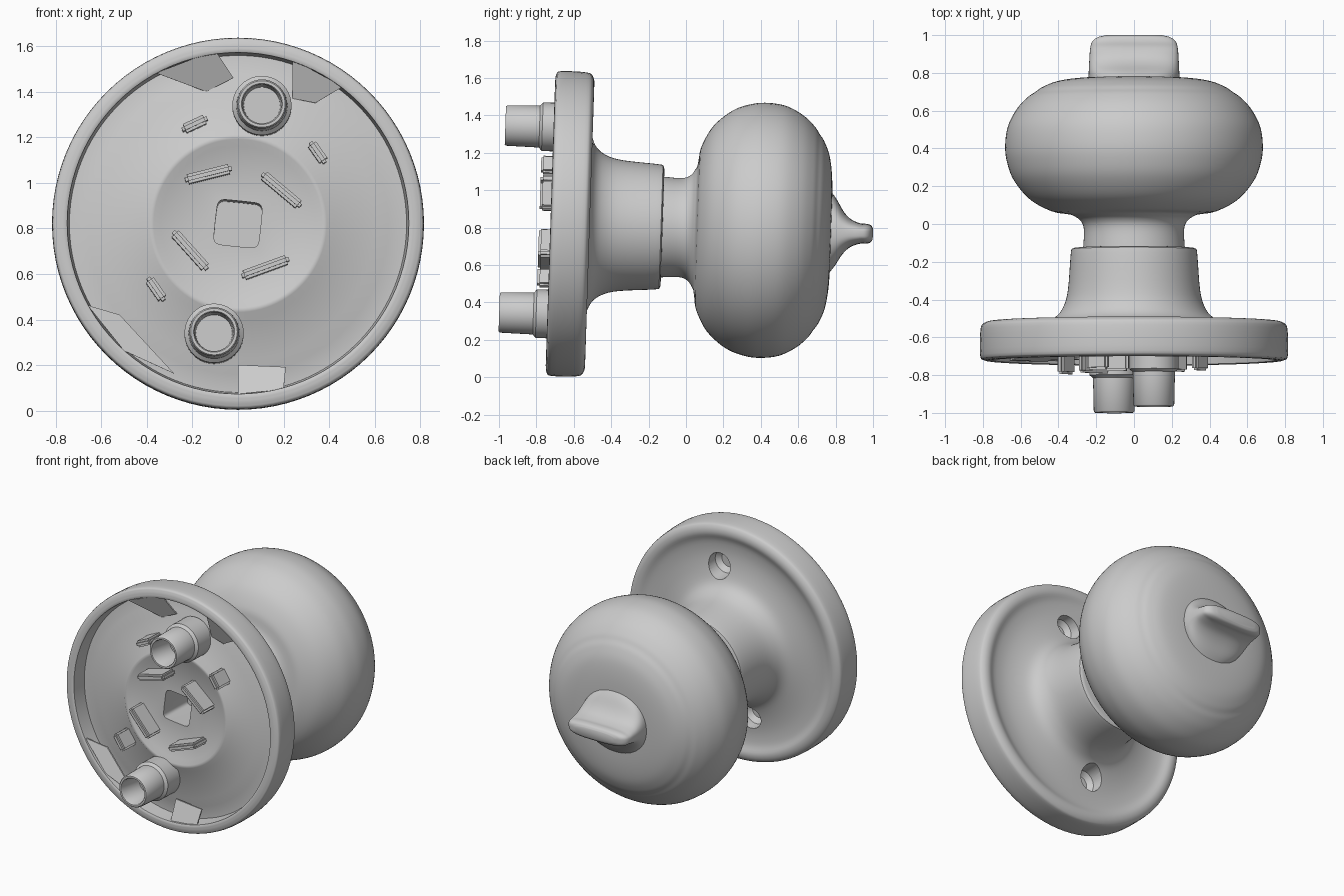
import bpy, bmesh, math
from mathutils import Matrix, Vector

if "Cube" in bpy.data.objects:
    bpy.data.objects.remove(bpy.data.objects["Cube"])

metal = bpy.data.materials.new("grey_metal")
metal.use_nodes = True
GREY = (0.6, 0.6, 0.6, 1)
metal.diffuse_color = GREY
metal.node_tree.nodes["Principled BSDF"].inputs["Base Color"].default_value = GREY

# Parts are built around the y axis, then set in place with a slight droop
PLACE = Matrix.Translation((0, -0.63, 0.82)) @ Matrix.Rotation(-0.033, 4, 'X') @ Matrix.Translation((0, 0.63, 0))


def finish(name, bm, angle=40):
    bmesh.ops.recalc_face_normals(bm, faces=bm.faces)
    me = bpy.data.meshes.new(name)
    bm.to_mesh(me)
    bm.free()
    me.materials.append(metal)
    ob = bpy.data.objects.new(name, me)
    bpy.context.collection.objects.link(ob)
    ob.matrix_world = PLACE
    smooth(ob, angle)
    return ob


def activate(ob):
    bpy.ops.object.select_all(action='DESELECT')
    ob.select_set(True)
    bpy.context.view_layer.objects.active = ob


def smooth(ob, angle=40):
    activate(ob)
    bpy.ops.object.shade_smooth_by_angle(angle=math.radians(angle))


def loft(rings):
    """Skin a list of closed rings, capping both ends."""
    bm = bmesh.new()
    loops = [[bm.verts.new(p) for p in ring] for ring in rings]
    n = len(loops[0])
    for a, b in zip(loops, loops[1:]):
        for i in range(n):
            j = (i + 1) % n
            bm.faces.new((a[i], a[j], b[j], b[i]))
    bm.faces.new(loops[0])
    bm.faces.new(loops[-1])
    return bm


def oval(y, hx, hz, power=2.0, n=96, cx=0, cz=0):
    pts = []
    for i in range(n):
        c, s = math.cos(math.tau * i / n), math.sin(math.tau * i / n)
        pts.append((cx + hx * math.copysign(abs(c) ** (2 / power), c), y,
                    cz + hz * math.copysign(abs(s) ** (2 / power), s)))
    return pts


def lathe(profile, n=96, cx=0, cz=0):
    return loft([oval(y, r, r, 2, n, cx, cz) for y, r in profile])


def curve(points, steps=5):
    """Smooth curve through the given points."""
    p = [Vector(q) for q in points]
    p = [2 * p[0] - p[1]] + p + [2 * p[-1] - p[-2]]
    out = []
    for a, b, c, d in zip(p, p[1:], p[2:], p[3:]):
        for k in range(steps):
            t = k / steps
            out.append(0.5 * (2 * b + (c - a) * t + (2 * a - 5 * b + 4 * c - d) * t * t
                              + (3 * b - a - 3 * c + d) * t ** 3))
    return out + [p[-2]]


def cut(target, cutter):
    mod = target.modifiers.new("cut", 'BOOLEAN')
    mod.operation, mod.solver, mod.object = 'DIFFERENCE', 'EXACT', cutter
    activate(target)
    bpy.ops.object.modifier_apply(modifier=mod.name)
    bpy.data.objects.remove(cutter)
    smooth(target)


# Rose plate: hollow back, rounded rim, dished face and collar
back = [(-0.66, 0.02), (-0.66, 0.34), (-0.68, 0.37), (-0.68, 0.39), (-0.655, 0.42),
        (-0.65, 0.6), (-0.625, 0.66), (-0.62, 0.74), (-0.72, 0.75)]
rim = curve([(-0.725, 0.76), (-0.72, 0.795), (-0.695, 0.815), (-0.56, 0.813),
             (-0.525, 0.795), (-0.515, 0.75), (-0.535, 0.69), (-0.54, 0.6),
             (-0.525, 0.5), (-0.495, 0.42), (-0.44, 0.375), (-0.35, 0.35),
             (-0.16, 0.335), (-0.13, 0.325), (-0.125, 0.29)], 4)
rose = finish("rose_plate", lathe(back + rim + [(-0.125, 0.02)]))

# Spindle socket
socket = finish("socket_cutter", loft([oval(y, 0.1, 0.1, 7, 32) for y in (-0.8, -0.4)]))
socket.matrix_world = PLACE @ Matrix.Rotation(math.radians(6), 4, 'Y')
cut(rose, socket)

# Screw holes, each backed by a hollow post
for side, cx, cz in (("upper", 0.105, 0.515), ("lower", -0.105, -0.485)):
    cutter = finish("hole_cutter", lathe([(-0.63, 0.05), (-0.6, 0.08), (-0.45, 0.09)], 32, cx, cz))
    cut(rose, cutter)
    finish(side + "_post", lathe([(-0.64, 0.13), (-0.785, 0.13), (-0.8, 0.112), (-0.975, 0.108),
                                  (-0.983, 0.102), (-0.983, 0.09), (-0.975, 0.085),
                                  (-0.8, 0.08), (-0.8, 0.01)], 40, cx, cz))

# Neck and knob
neck = curve([(-0.14, 0.27), (-0.03, 0.265), (0.02, 0.285), (0.05, 0.33)])
ball = curve([(0.055, 0.36), (0.07, 0.44), (0.13, 0.55), (0.23, 0.635), (0.33, 0.673),
              (0.42, 0.682), (0.52, 0.667), (0.61, 0.62), (0.67, 0.565), (0.698, 0.525),
              (0.725, 0.485), (0.755, 0.41), (0.772, 0.3), (0.778, 0.15), (0.778, 0.02)])
finish("knob", lathe(neck + ball))

# Thumb turn: round foot pinched into a flat blade
shape = curve([(0.765, 0.24, 0.225), (0.8, 0.24, 0.18), (0.84, 0.238, 0.115),
               (0.88, 0.236, 0.075), (0.93, 0.232, 0.055), (0.965, 0.222, 0.053),
               (0.988, 0.195, 0.046), (1.0, 0.15, 0.03)], 4)
finish("thumb_turn", loft([oval(y, hx, hz, 2 + 1.2 * min(1, (y - 0.765) / 0.15), 64)
                           for y, hx, hz in shape]))

# Bent tabs on the back: x, z, length, tilt in degrees
TABS = [(-0.19, 0.435, 0.12, 25), (0.35, 0.31, 0.11, -55), (-0.36, -0.29, 0.12, -55),
        (-0.13, 0.215, 0.21, 14), (0.19, 0.145, 0.22, -40),
        (-0.21, -0.12, 0.22, -48), (0.12, -0.195, 0.22, 20)]
for i, (x, z, length, tilt) in enumerate(TABS):
    bm = bmesh.new()
    bmesh.ops.create_cube(bm, size=1, matrix=Matrix.Diagonal((length, 0.15, 0.042, 1)))
    bmesh.ops.bevel(bm, geom=bm.edges[:], offset=0.012, segments=2, affect='EDGES')
    bm.transform(Matrix.Translation((x, -0.71, z)) @ Matrix.Rotation(math.radians(-tilt), 4, 'Y'))
    finish("tab_%d" % (i + 1), bm)

# Flat webs bridging the rim to the dished back
WEBS = [((-0.66, -0.36), (-0.52, -0.4), (-0.28, -0.66), (-0.5, -0.56)),
        ((0.0, -0.62), (0.21, -0.63), (0.2, -0.73), (0.0, -0.75)),
        ((-0.36, 0.66), (-0.14, 0.58), (-0.02, 0.64), (-0.1, 0.76)),
        ((0.24, 0.55), (0.34, 0.53), (0.46, 0.6), (0.24, 0.72))]
for i, web in enumerate(WEBS):
    bm = loft([[(x, y + 0.06 * (0.75 - math.hypot(x, z)) / 0.15, z) for x, z in web]
               for y in (-0.71, -0.7)])
    finish("rim_web_%d" % (i + 1), bm, 20)
